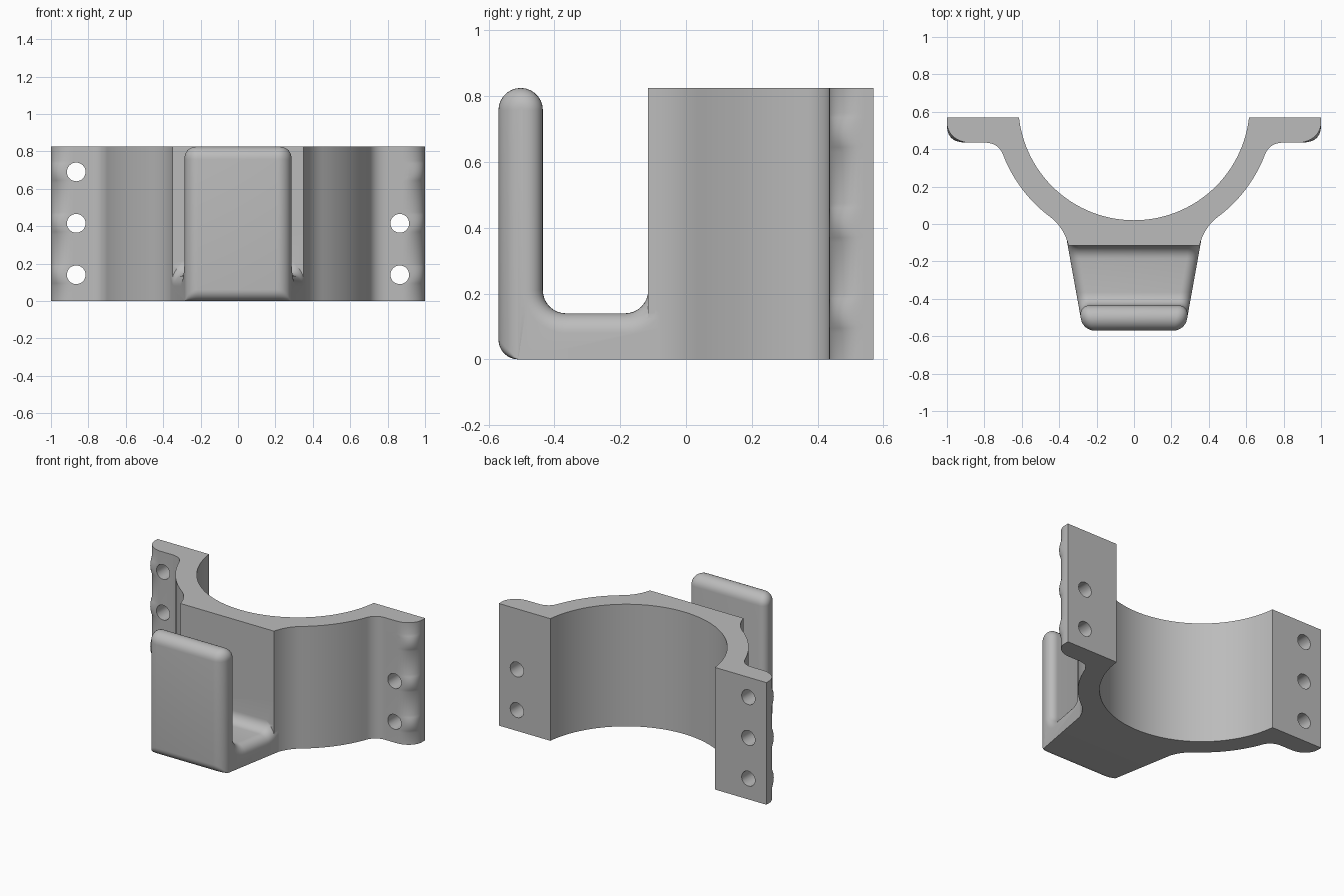
import bpy, bmesh
from math import sin, cos, pi, radians, asin, sqrt

cube = bpy.data.objects.get("Cube")
if cube:
    bpy.data.objects.remove(cube, do_unlink=True)

HEIGHT = 0.825
HOLE_X, HOLE_Z = 0.865, (0.14, 0.415, 0.69)

grey = bpy.data.materials.new("plain grey")
grey.use_nodes = True
grey.diffuse_color = (0.5, 0.5, 0.5, 1)
grey.node_tree.nodes["Principled BSDF"].inputs["Base Color"].default_value = (0.5, 0.5, 0.5, 1)


def arc(cx, cy, r, start, end, n=10):
    """Points on a circular arc, angles in degrees."""
    angles = [radians(start + (end - start) * k / n) for k in range(n + 1)]
    return [(cx + r * cos(a), cy + r * sin(a)) for a in angles]


def curve(a, b, c, n=10):
    """Points on a quadratic curve from a to c, pulled towards b."""
    ts = [k / n for k in range(n + 1)]
    return [tuple((1 - t) ** 2 * p + 2 * t * (1 - t) * q + t * t * s
                  for p, q, s in zip(a, b, c)) for t in ts]


def make_object(name, bm):
    bmesh.ops.recalc_face_normals(bm, faces=bm.faces)
    mesh = bpy.data.meshes.new(name)
    bm.to_mesh(mesh)
    bm.free()
    mesh.materials.append(grey)
    obj = bpy.data.objects.new(name, mesh)
    bpy.context.collection.objects.link(obj)
    return obj


def loft(name, rings):
    """Skin a series of matching closed rings and cap both ends."""
    bm = bmesh.new()
    rows = [[bm.verts.new(p) for p in ring] for ring in rings]
    n = len(rows[0])
    for low, high in zip(rows, rows[1:]):
        for i in range(n):
            j = (i + 1) % n
            bm.faces.new((low[i], low[j], high[j], high[i]))
    bm.faces.new(rows[0][::-1])
    bm.faces.new(rows[-1])
    return make_object(name, bm)


# Saddle bracket: clamp outline with ears, swelling slightly beside each hole
def bracket_ring(z):
    swell = max(max(0, 1 - ((z - h) / 0.06) ** 2) for h in HOLE_Z)
    power = 1 - 0.3 * swell
    centre, outer, inner = 0.639, 0.75, 0.619
    half = curve((0.35, -0.115), (0.375, -0.017), (0.45, 0.039))
    lower, upper = -asin(0.6 / outer), -asin(0.269 / outer)
    half += arc(0, centre, outer, lower * 180 / pi, upper * 180 / pi, 14)[1:-1]
    half += curve((0.70, 0.37), (0.725, 0.435), (0.80, 0.435))
    for k in range(11):
        a = pi / 2 * k / 10
        half.append((0.88 + 0.12 * max(0, sin(a)) ** power,
                     0.54 - 0.105 * max(0, cos(a)) ** power))
    half.append((1, 0.57))
    half += arc(0, centre, inner, -asin(0.069 / inner) * 180 / pi, -90, 28)
    mirrored = [(-x, y) for x, y in half[-2::-1]]
    return [(x, y, z) for x, y in half + mirrored]


levels = [0, HEIGHT]
for h in HOLE_Z:
    levels += [h + 0.06 * k / 4 for k in range(-4, 5)]
bracket = loft("bracket", [bracket_ring(z) for z in sorted(levels)])


# Hook: upright lip and floor, narrowing forward, with rounded side edges
def hook_profile(inset):
    tip = 0.0675 - inset
    floor_y = -0.05
    points = [(floor_y, 0), (-0.51, 0)]
    if inset < 0.059:
        points += arc(-0.51, 0.06 - inset, 0.06 - inset, -90, -180, 8)[1:]
    else:
        points += [(-0.51, 0.0001 * (k + 1)) for k in range(8)]
    points += arc(-0.5025, HEIGHT - 0.0675, tip, 180, 0, 14)
    points += arc(-0.365, 0.21, 0.07 + inset, 180, 270, 8)
    points += arc(-0.185, 0.21, 0.07 + inset, 270, 360, 8)
    points.append((floor_y, 0.21))
    return points


def hook_ring(angle, side):
    r = 0.06
    inset = r * (1 - cos(angle))
    back = r * (1 - sin(angle))
    return [(side * (0.285 + 0.18 * (y + 0.5) - back), y, z)
            for y, z in hook_profile(inset)]


steps = [pi / 2 * k / 8 for k in range(9)]
hook = loft("hook", [hook_ring(a, -1) for a in reversed(steps)]
            + [hook_ring(a, 1) for a in steps])

# Screw holes through both ears
bm = bmesh.new()
for side in (-1, 1):
    for z in HOLE_Z:
        rod = bmesh.ops.create_cone(bm, cap_ends=True, segments=32,
                                    radius1=0.05, radius2=0.05, depth=0.4)
        for v in rod["verts"]:
            x, y, h = v.co
            v.co = (side * HOLE_X + x, 0.5 + h, z + y)
drill = make_object("hole_cutter", bm)
drill.hide_render = True

# Fuse the hook, drill the holes and bake the result
for operation, tool in (("UNION", hook), ("DIFFERENCE", drill)):
    mod = bracket.modifiers.new(operation.title(), "BOOLEAN")
    mod.operation = operation
    mod.solver = "EXACT"
    mod.object = tool
bpy.context.view_layer.update()
graph = bpy.context.evaluated_depsgraph_get()
baked = bpy.data.meshes.new_from_object(bracket.evaluated_get(graph))
bracket.modifiers.clear()
bracket.data = baked
for tool in (hook, drill):
    bpy.data.objects.remove(tool, do_unlink=True)
bracket.name = "bracket_with_hook"

# Smooth curved surfaces, keep hard edges crisp
bpy.ops.object.select_all(action="DESELECT")
bracket.select_set(True)
bpy.context.view_layer.objects.active = bracket
bpy.ops.object.shade_smooth_by_angle(angle=radians(30))
